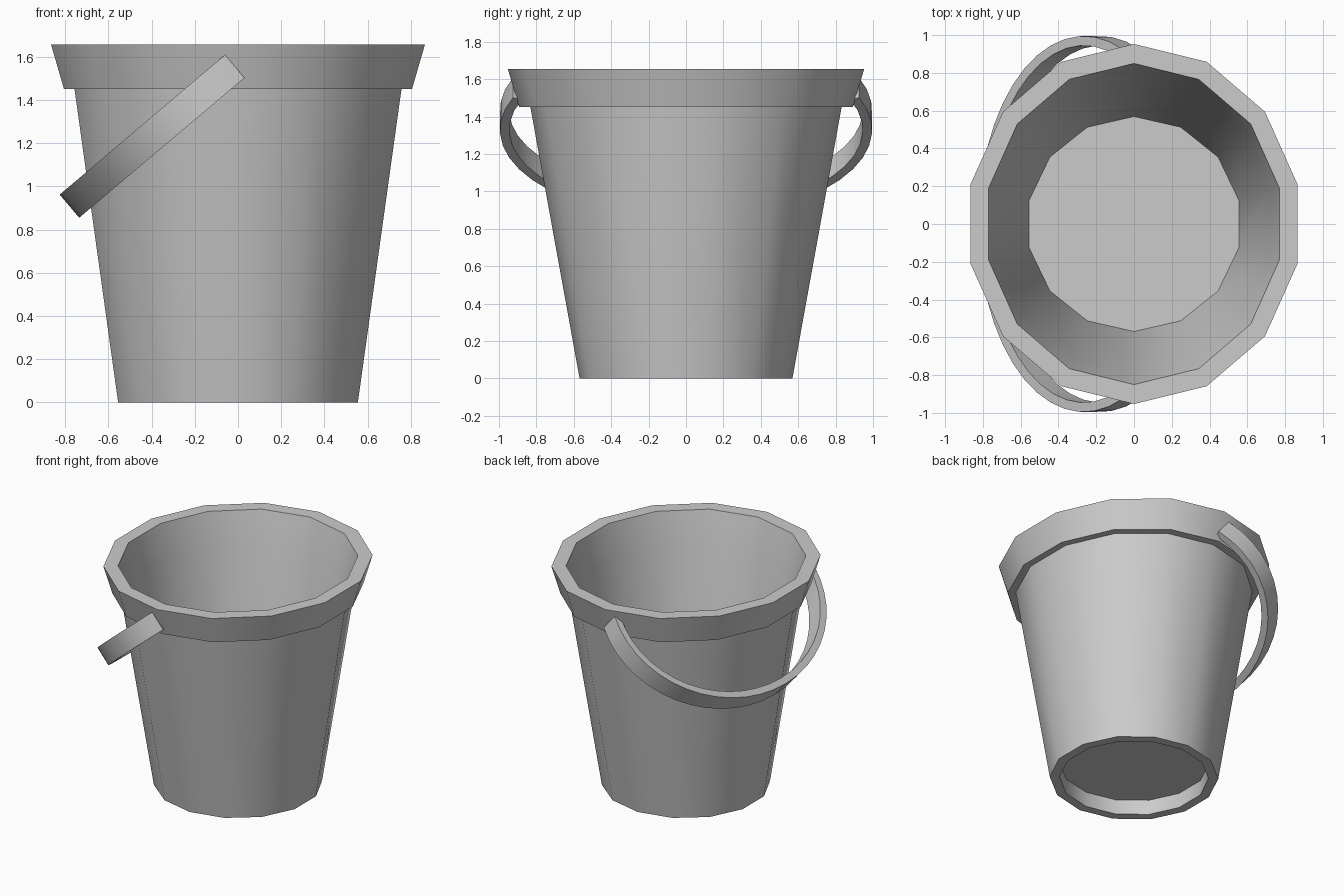
import bpy, math
from mathutils import Vector

if "Cube" in bpy.data.objects:
    bpy.data.objects.remove(bpy.data.objects["Cube"])

SIDES = 14


def make_object(name, verts, faces, angle):
    mesh = bpy.data.meshes.new(name)
    mesh.from_pydata(verts, [], faces)
    mesh.update()
    obj = bpy.data.objects.new(name, mesh)
    bpy.context.collection.objects.link(obj)
    bpy.context.view_layer.objects.active = obj
    bpy.ops.object.select_all(action='DESELECT')
    obj.select_set(True)
    bpy.ops.object.mode_set(mode='EDIT')
    bpy.ops.mesh.select_all(action='SELECT')
    bpy.ops.mesh.normals_make_consistent(inside=False)
    bpy.ops.object.mode_set(mode='OBJECT')
    bpy.ops.object.shade_smooth_by_angle(angle=math.radians(angle))
    return obj


def bridge(a, b, n):
    """Quads between ring a and ring b of n vertices each."""
    return [(a * n + i, a * n + (i + 1) % n, b * n + (i + 1) % n, b * n + i)
            for i in range(n)]


# Bucket: slightly oval rings (rx, ry, z) from the foot recess, up outside, down inside
rings = [
    (0.503, 0.503, 0.11),    # recess under the floor
    (0.503, 0.503, 0.0),
    (0.569, 0.569, 0.0),     # foot
    (0.776, 0.832, 1.45),    # wall meets rim
    (0.826, 0.892, 1.45),
    (0.887, 0.953, 1.655),   # rim top
    (0.790, 0.850, 1.655),
    (0.738, 0.790, 1.41),    # inner wall
    (0.569, 0.569, 0.13),    # floor
]
verts, faces = [], []
for rx, ry, z in rings:
    for i in range(SIDES):
        a = 2 * math.pi * i / SIDES
        verts.append((rx * math.sin(a), ry * math.cos(a), z))
for k in range(len(rings) - 1):
    faces += bridge(k, k + 1, SIDES)
last = (len(rings) - 1) * SIDES
faces += [tuple(range(SIDES)), tuple(range(last, last + SIDES))]
make_object("bucket", verts, faces, 30)

# Handle: flat strap following an elliptical arc in a tilted plane
pivot = Vector((-0.015, 0, 1.555))
along = Vector((-0.765, 0, -0.647)).normalized()
across = Vector((-along.z, 0, along.x)) * 0.07
centre, reach, half_span, thick, steps = 0.27, 0.732, 0.995, 0.05, 28
start = math.asin(-centre / reach)
verts, faces = [], []
for k in range(steps + 1):
    t = start + (math.pi - 2 * start) * k / steps
    for d, w in ((0, -1), (0, 1), (thick, 1), (thick, -1)):
        s = centre + (reach - d) * math.sin(t)
        y = (half_span - d) * math.cos(t)
        verts.append(pivot + along * s + Vector((0, y, 0)) + across * w)
for k in range(steps):
    faces += bridge(k, k + 1, 4)
faces += [(0, 1, 2, 3), tuple(range(steps * 4, steps * 4 + 4))]
make_object("handle", verts, faces, 30)
